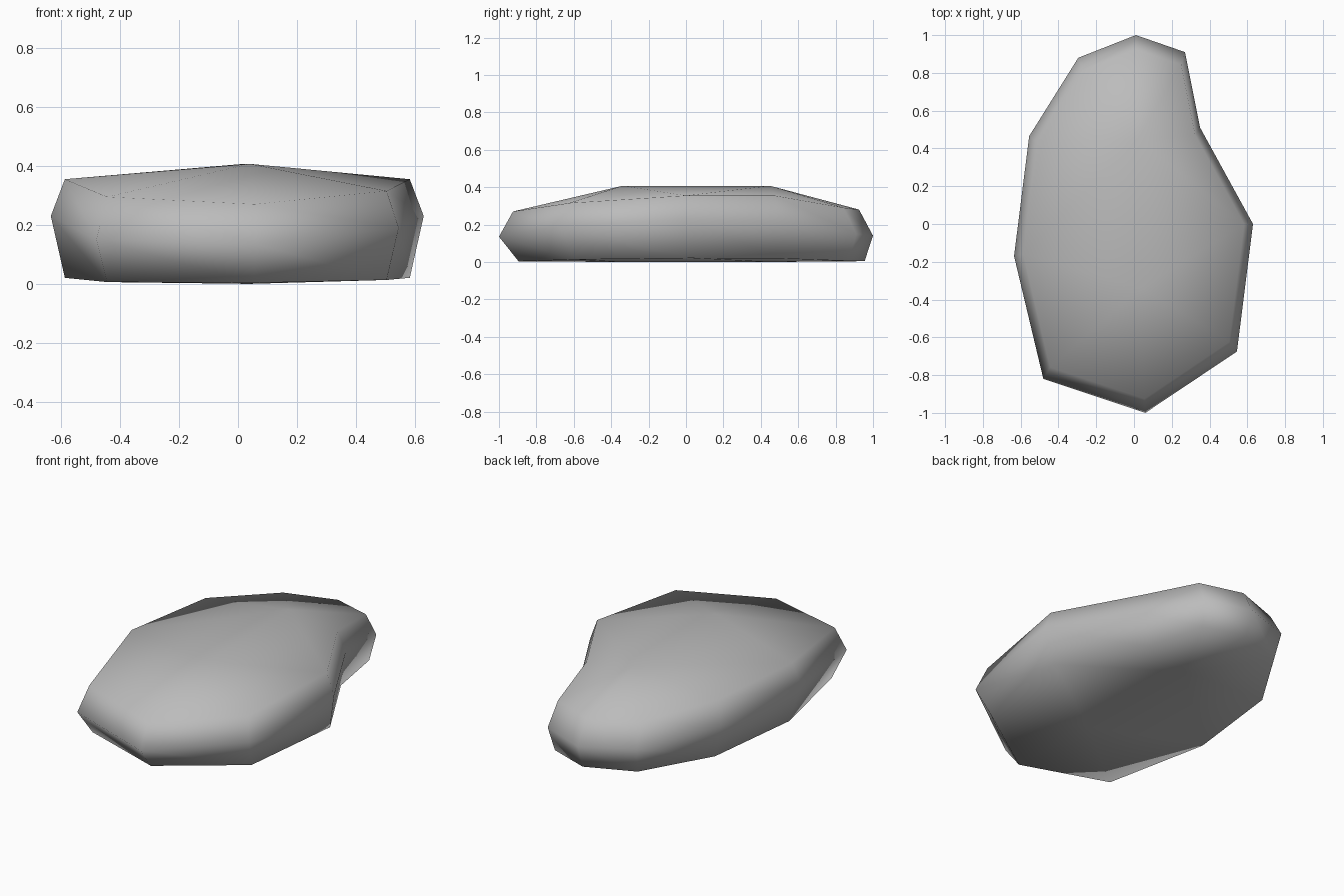
import bpy
import bmesh

cube = bpy.data.objects.get("Cube")
if cube:
    bpy.data.objects.remove(cube, do_unlink=True)

# Widest outline of the pebble: x, y, height of the waist, height of the top rim
OUTLINE = [
    (0.01, 1.00, 0.14, 0.28), (0.27, 0.91, 0.15, 0.29),
    (0.35, 0.51, 0.22, 0.355), (0.63, 0.00, 0.23, 0.355),
    (0.545, -0.675, 0.19, 0.315), (0.06, -1.00, 0.135, 0.27),
    (-0.48, -0.82, 0.15, 0.295), (-0.635, -0.17, 0.23, 0.355),
    (-0.555, 0.465, 0.21, 0.34), (-0.295, 0.88, 0.16, 0.29),
]
INSET = 0.925
COUNT = len(OUTLINE)
LEFT, RIGHT = 3, 7  # outline corners where the two caps of the crown meet

bm = bmesh.new()

# Three stacked rings: base, waist and top rim
base = [bm.verts.new((x * INSET, y * INSET + 0.03, max(0.003, w * 0.18 - 0.021)))
        for x, y, w, r in OUTLINE]
waist = [bm.verts.new((x, y, w)) for x, y, w, r in OUTLINE]
rim = [bm.verts.new((x * INSET, y * INSET, r)) for x, y, w, r in OUTLINE]

# Side walls
for low, high in ((base, waist), (waist, rim)):
    for i in range(COUNT):
        j = (i + 1) % COUNT
        bm.faces.new((low[i], low[j], high[j], high[i]))


def cap(ring, z):
    """Close a ring with fans around the two ends of a short ridge."""
    front = bm.verts.new((0.04, -0.34, z))
    back = bm.verts.new((0.02, 0.45, z))
    for i in range(COUNT):
        peak = front if LEFT <= i < RIGHT else back
        bm.faces.new((ring[i], ring[(i + 1) % COUNT], peak))
    bm.faces.new((ring[LEFT], front, back))
    bm.faces.new((ring[RIGHT], back, front))


cap(rim, 0.407)
cap(base, 0.0)
bmesh.ops.recalc_face_normals(bm, faces=bm.faces)
for face in bm.faces:
    face.smooth = True

mesh = bpy.data.meshes.new("pebble")
bm.to_mesh(mesh)
bm.free()
pebble = bpy.data.objects.new("pebble", mesh)
bpy.context.collection.objects.link(pebble)

# Stone colour
stone = bpy.data.materials.new("stone_grey")
stone.use_nodes = True
grey = (0.5, 0.5, 0.5, 1.0)
stone.diffuse_color = grey
stone.node_tree.nodes["Principled BSDF"].inputs["Base Color"].default_value = grey
mesh.materials.append(stone)
